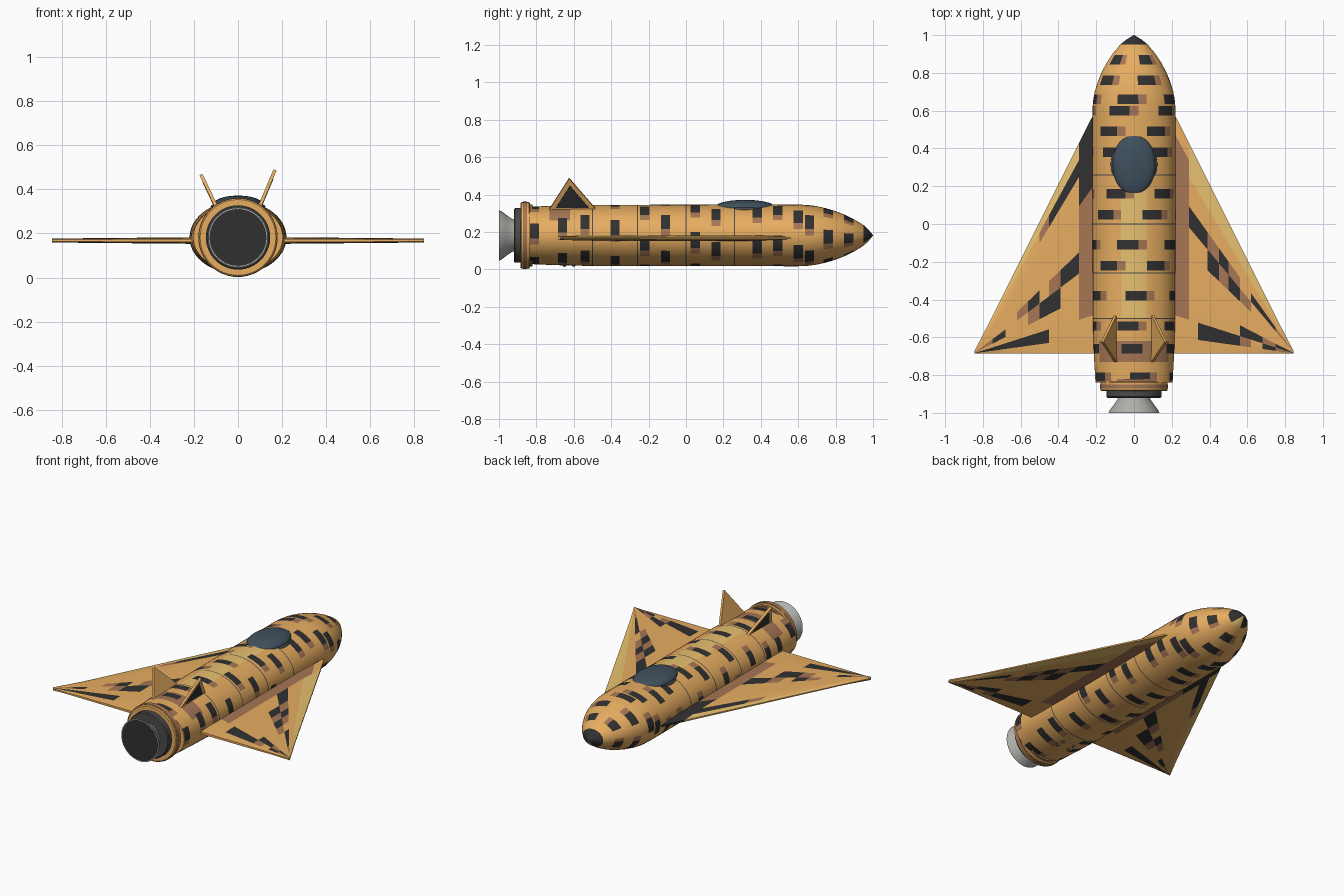
import bpy, bmesh, math
from mathutils import Vector

if "Cube" in bpy.data.objects:
    bpy.data.objects.remove(bpy.data.objects["Cube"])

COLORS = dict(orange=(.80, .42, .12, 1), black=(.03, .03, .03, 1), brown=(.38, .18, .09, 1),
              gold=(.80, .53, .16, 1), glass=(.05, .08, .11, 1), steel=(.42, .43, .40, 1),
              dark=(.07, .07, .07, 1))
NAMES = list(COLORS)
MATS = {}
for n, c in COLORS.items():
    MATS[n] = bpy.data.materials.new(n)
    MATS[n].diffuse_color = c
CZ = 0.182


def finish(bm, name, mats=NAMES, angle=35):
    bmesh.ops.recalc_face_normals(bm, faces=bm.faces)
    me = bpy.data.meshes.new(name)
    bm.to_mesh(me)
    bm.free()
    for m in mats:
        me.materials.append(MATS[m])
    ob = bpy.data.objects.new(name, me)
    bpy.context.collection.objects.link(ob)
    bpy.ops.object.select_all(action='DESELECT')
    bpy.context.view_layer.objects.active = ob
    ob.select_set(True)
    bpy.ops.object.shade_smooth_by_angle(angle=math.radians(angle))
    return ob


def loft(bm, loops, paint):
    """Skin closed loops of points; paint(i, j) gives each face's colour name."""
    rows = [[bm.verts.new(p) for p in lp] for lp in loops]
    n = len(rows[0])
    for i in range(len(rows) - 1):
        for j in range(n):
            f = bm.faces.new((rows[i][j], rows[i][(j + 1) % n],
                              rows[i + 1][(j + 1) % n], rows[i + 1][j]))
            f.material_index = NAMES.index(paint(i, j))
    bm.faces.new(rows[0]).material_index = NAMES.index(paint(0, 0))
    bm.faces.new(rows[-1]).material_index = NAMES.index(paint(len(rows) - 2, 0))


def ring(y, r, n=60, sz=1.0):
    return [(r * math.sin(math.tau * k / n), y, CZ + r * sz * math.cos(math.tau * k / n))
            for k in range(n)]


# Fuselage: elliptical loft, rings cut where the dash bands and seams fall
PROFILE = [(-.84, .204), (-.7, .212), (-.5, .218), (.6, .22), (.65, .217), (.7, .208), (.75, .193),
           (.8, .173), (.85, .147), (.9, .114), (.95, .073), (.975, .042), (1, .002)]


def radius(y):
    for (a, ra), (b, rb) in zip(PROFILE, PROFILE[1:]):
        if y <= b:
            return ra + (rb - ra) * (y - a) / (b - a)
    return .002


# band centre -> first segment of its first black dash
BANDS = {.87: -10, .76: 1, .66: 8, .6: -6, .49: 3, .38: -8, .16: -7, .05: 2,
         -.11: -4, -.22: 3, -.38: -2, -.54: -4, -.66: 9, -.81: -1}
SEAMS = [.26, 0, -.26, -.5]
ys = {p[0] for p in PROFILE} | {.2, -.62, -.73}
for b in BANDS:
    ys |= {b - .025, b + .025}
for s in SEAMS:
    ys |= {s - .003, s + .003}
ys = sorted(ys)


def paint_body(i, j):
    y = (ys[i] + ys[i + 1]) / 2
    if y > .95:
        return 'gold' if 22 < j < 32 else 'black'
    if any(abs(y - s) < .003 for s in SEAMS):
        return 'dark'
    for b, k in BANDS.items():
        if abs(y - b) < .025:
            d = (j - k) % 12
            if d < 5:
                return 'black'
            if d < 7:
                return 'brown'
    top = min(j, 59 - j)
    if -.73 < y < -.62 and top < 10:
        return 'brown'
    if -.5 < y < .2 and top < 3:
        return 'gold'
    return 'orange'


bm = bmesh.new()
loft(bm, [ring(y, radius(y), sz=.75) for y in ys], paint_body)
finish(bm, 'fuselage')


# Engine section: collar, flange, bell and dark mouth
def turned(name, pts, color):
    bm = bmesh.new()
    loft(bm, [ring(y, r, 48) for y, r in pts], lambda i, j: color)
    finish(bm, name)


turned('tail_taper', [(-.85, .165), (-.82, .165)], 'brown')
turned('tail_collar', [(-.885, .172), (-.88, .178), (-.84, .178), (-.835, .172)], 'orange')
turned('collar_band', [(-.872, .18), (-.85, .18)], 'brown')
turned('engine_flange', [(-.92, .14), (-.914, .146), (-.88, .146)], 'dark')
turned('nozzle_bell', [(-1, .135), (-.985, .128), (-.96, .109), (-.93, .088), (-.9, .08)], 'steel')
turned('nozzle_mouth', [(-1.001, .129), (-.99, .12)], 'black')

# Canopy
for name, size, col, z in (('canopy', (.113, .163, .04), 'glass', .332),
                           ('canopy_frame', (.124, .125, .025), 'dark', .322)):
    bm = bmesh.new()
    bmesh.ops.create_uvsphere(bm, u_segments=40, v_segments=20, radius=1)
    bmesh.ops.scale(bm, vec=size, verts=bm.verts)
    bmesh.ops.translate(bm, vec=(0, .315, z), verts=bm.verts)
    finish(bm, name, [col], 60)

# Delta wings: chord strips converge at the tip, dashes painted per cell
XS = [.18, .225, .29, .34, .39, .45, .5, .56, .62, .68, .75, .845]
US = [0, .08, .16, .3, .4, .52, .62, .74, .84, .93, 1]
DASH_R = {3: (2, 3, 5, 8, 9), 4: (4, 6), 7: (7, 8, 10), 8: (3, 4, 5, 6, 9)}
DASH_L = {1: (2, 3, 4), 5: (2, 3, 6), 6: (4, 5, 9), 8: (5, 6, 7, 8, 9, 10)}


def wing(s, name, dashes):
    loops = []
    for x in XS:
        lead = min(.13 - 2 * (x - .44), .62)
        chord = max(lead + .685, .012)
        lead = chord - .685
        h = .015 - .006 * (x - .2) / .645
        top = [(s * x, lead - u * chord, .168 + h * min(1, .35 + u * 4, .5 + (1 - u) * 5)) for u in US]
        loops.append(top + [(px, py, .336 - pz) for px, py, pz in reversed(top)])

    def paint(i, j):
        n = len(US)
        c = j if j < n - 1 else 2 * n - 2 - j
        if i < 2:
            if s < 0 and c < 3:
                return 'black'
            return 'brown' if 1 <= c < 8 else 'orange'
        if c in dashes:
            if i in dashes[c]:
                return 'black'
            if i - 1 in dashes[c]:
                return 'brown'
        return 'gold' if c == 0 or (s > 0 and c == 1) else 'orange'

    bm = bmesh.new()
    loft(bm, loops, paint)
    finish(bm, name, angle=20)


wing(1, 'right_wing', DASH_R)
wing(-1, 'left_wing', DASH_L)


# Canted tail fins with a dark outer panel
def prism(name, pts, thick, offset, color):
    p = [Vector(q) for q in pts]
    nrm = (p[1] - p[0]).cross(p[2] - p[0]).normalized()
    if nrm.x * p[0].x < 0:
        nrm = -nrm
    bm = bmesh.new()
    lo, hi = ([bm.verts.new(q + nrm * (offset + d)) for q in p] for d in (-thick / 2, thick / 2))
    bm.faces.new(lo)
    bm.faces.new(hi)
    for k in range(3):
        bm.faces.new((lo[k], lo[(k + 1) % 3], hi[(k + 1) % 3], hi[k]))
    finish(bm, name, [color])


for s, side, tip in ((1, 'right', .488), (-1, 'left', .468)):
    tri = [(s * .095, -.475, .315), (s * .095, -.735, .315), (s * .168, -.625, tip)]
    prism(side + '_fin', tri, .015, 0, 'orange')
    mid = sum((Vector(q) for q in tri), Vector()) / 3
    prism(side + '_fin_panel', [mid.lerp(Vector(q), .68) for q in tri], .004, .0075, 'black')

# Small belly thrusters
for s in (1, -1):
    for y in (-.6, -.65):
        bm = bmesh.new()
        bmesh.ops.create_uvsphere(bm, u_segments=12, v_segments=8, radius=.01)
        bmesh.ops.translate(bm, vec=(s * .04, y, .024), verts=bm.verts)
        finish(bm, 'belly_thruster', ['dark'], 60)

for m in bpy.data.materials:
    if m.users and not m.is_grease_pencil:
        m.use_nodes = True
        m.node_tree.nodes["Principled BSDF"].inputs["Base Color"].default_value = m.diffuse_color
